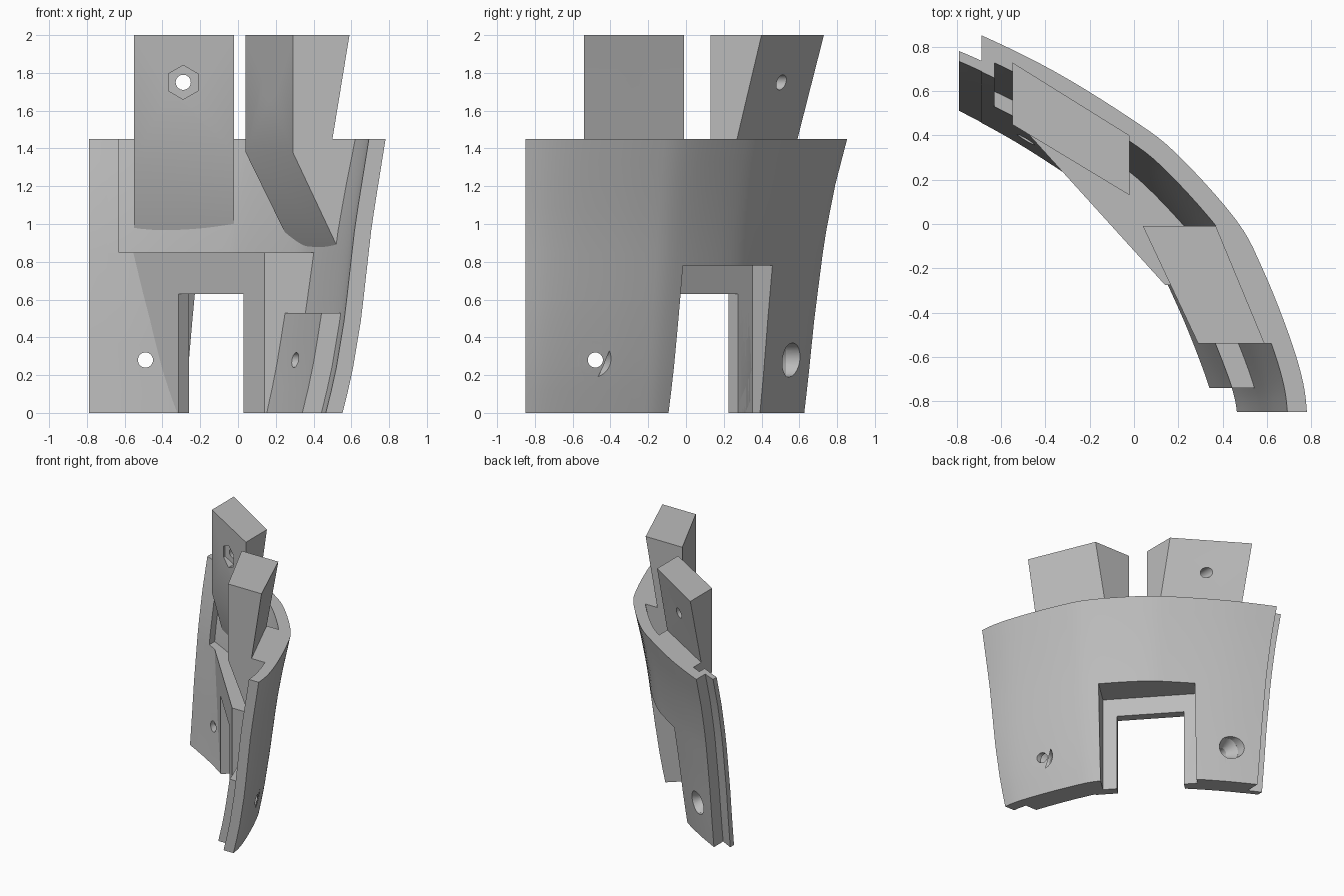
import bpy, bmesh, math
from mathutils import Vector, Matrix

if "Cube" in bpy.data.objects:
    bpy.data.objects.remove(bpy.data.objects["Cube"])

grey = bpy.data.materials.new("plain_grey")
grey.use_nodes = True
grey.diffuse_color = (0.5, 0.5, 0.5, 1)
grey.node_tree.nodes["Principled BSDF"].inputs["Base Color"].default_value = (0.5, 0.5, 0.5, 1)

TOP = 1.45
# Outer rim in plan, from left end to right end
RIM = [Vector(p) for p in ((-1.0, .97), (-.87, .92), (-.69, .853), (-.36, .69), (-.02, .48), (.19, .32),
                           (.46, .02), (.58, -.2), (.70, -.5), (.765, -.72), (.785, -.9), (.79, -1.0))]
# Inward lean of the wall by height, at each end
LEAN_A = ((0, .19), (.5, .155), (.91, .11), (1.2, .06), (TOP, 0))
LEAN_B = ((0, .225), (.2, .175), (.5, .125), (1.0, .07), (TOP, 0))


def lerp_table(table, z):
    for (z0, a), (z1, b) in zip(table, table[1:]):
        if z <= z1:
            return a + (b - a) * (z - z0) / (z1 - z0)
    return table[-1][1]


def smooth_path(pts, steps=5):
    out = []
    for a, b, c, d in zip(pts, pts[1:], pts[2:], pts[3:]):
        for i in range(steps):
            t = i / steps
            out.append(.5 * (2 * b + (c - a) * t + (2 * a - 5 * b + 4 * c - d) * t * t
                             + (3 * b - a - 3 * c + d) * t ** 3))
    return out + [pts[-2]]


PATH = smooth_path(RIM)


def wall_point(i, z, depth):
    a, b = PATH[max(i - 1, 0)], PATH[min(i + 1, len(PATH) - 1)]
    d = (b - a).normalized()
    u = i / (len(PATH) - 1)
    lean = lerp_table(LEAN_A, z) * (1 - u) + lerp_table(LEAN_B, z) * u
    lean += .025 * math.sin(math.pi * u) * (1 - z / TOP)
    p = PATH[i] + Vector((d.y, -d.x)) * (lean + depth)
    return (p.x, p.y, z)


def finish(bm, name):
    bmesh.ops.recalc_face_normals(bm, faces=bm.faces)
    me = bpy.data.meshes.new(name)
    bm.to_mesh(me)
    bm.free()
    ob = bpy.data.objects.new(name, me)
    bpy.context.collection.objects.link(ob)
    me.materials.append(grey)
    return ob


def wall(name, d0, d1, z0, z1, cuts):
    """Leaning curved slab between two depths, trimmed by planes (point, removed side)."""
    bm = bmesh.new()
    n = max(2, round((z1 - z0) * 8))
    levels = [z0 + (z1 - z0) * k / n for k in range(n + 1)]
    rings = []
    for i in range(len(PATH)):
        loop = [wall_point(i, z, d0) for z in levels] + [wall_point(i, z, d1) for z in reversed(levels)]
        rings.append([bm.verts.new(p) for p in loop])
    m = len(rings[0])
    for r, s in zip(rings, rings[1:]):
        for k in range(m):
            bm.faces.new((r[k], r[(k + 1) % m], s[(k + 1) % m], s[k]))
    bm.faces.new(rings[0])
    bm.faces.new(rings[-1])
    for co, no in cuts:
        bmesh.ops.bisect_plane(bm, geom=bm.verts[:] + bm.edges[:] + bm.faces[:],
                               plane_co=co, plane_no=no, clear_outer=True)
        bmesh.ops.holes_fill(bm, edges=[e for e in bm.edges if e.is_boundary], sides=0)
    return finish(bm, name)


def loft(name, side_a, side_b):
    bm = bmesh.new()
    a, b = [[bm.verts.new(p) for p in s] for s in (side_a, side_b)]
    n = len(a)
    for k in range(n):
        bm.faces.new((a[k], a[(k + 1) % n], b[(k + 1) % n], b[k]))
    bm.faces.new(a)
    bm.faces.new(b)
    return finish(bm, name)


def drill(name, axis, centre, start, end, r0, r1, sides=32):
    """Round or hexagonal cutter along x or y; centre is (other axis, z)."""
    bm = bmesh.new()
    bmesh.ops.create_cone(bm, cap_ends=True, segments=sides, radius1=r1, radius2=r0, depth=end - start)
    rot, mid = Matrix.Rotation(math.pi / 2, 4, 'X'), (start + end) / 2
    pos = (centre[0], mid, centre[1])
    if axis == 'x':
        rot = Matrix.Rotation(-math.pi / 2, 4, 'Z') @ rot
        pos = (mid, centre[0], centre[1])
    bm.transform(Matrix.Translation(pos) @ rot)
    return finish(bm, name)


AXIS = Vector((.74, .67, 0)).normalized()
ALONG = Vector((-AXIS.y, AXIS.x, 0))


def doorway(name, half, height, near, far):
    c = Vector((-.15, .03, 0))
    sides = [[c + ALONG * half * s + AXIS * d + Vector((0, 0, z))
              for d, z in ((near, -.1), (far, -.1), (far, height), (near, height))] for s in (-1, 1)]
    return loft(name, *sides)


def carve(ob, cutters):
    bpy.context.view_layer.objects.active = ob
    for c in cutters:
        mod = ob.modifiers.new("cut", 'BOOLEAN')
        mod.operation, mod.solver, mod.object = 'DIFFERENCE', 'EXACT', c
        bpy.ops.object.modifier_apply(modifier=mod.name)


def min_x(v): return ((v, 0, 0), (-1, 0, 0))
def max_x(v): return ((v, 0, 0), (1, 0, 0))
def min_y(v): return ((0, v, 0), (0, -1, 0))


# Curved wall, half-lap lip and inner reinforcements
walls = [
    wall("outer_wall", 0, .088, 0, TOP, [min_x(-.69), min_y(-.85)]),
    wall("end_lip", .105, .148, 0, TOP, [min_x(-.79), max_x(-.66)]),
    wall("end_upright", .07, .15, .8, TOP, [min_x(-.69), max_x(-.63)]),
    wall("left_pad", .07, .15, 0, .85, [min_x(-.69), min_y(.05)]),
    wall("right_pad", .07, .185, 0, .53, [min_x(.0), min_y(-.74)]),
    wall("door_frame", .05, .5, 0, .85, [((-.15, .045, 0), -AXIS), min_x(-.69), min_y(-.275)]),
]

# Upright mounting blocks: underside, wall joint, ledge, leaning back, top
left_sides, right_sides = [], []
for x, inner, foot, low, joint, back, top in ((-.55, .45, 1.33, .61, .72, .59, .73),
                                              (-.02, .13, 1.37, .30, .40, .27, .40)):
    left_sides.append([(x, y, z) for y, z in ((inner, foot), (low, .9), (joint, TOP), (back, TOP),
                                              (top, 2), (inner, 2))])
for y, inner, low, joint, back, top in ((-.01, .04, .29, .41, .265, .37),
                                        (-.54, .29, .53, .64, .50, .59)):
    right_sides.append([(x, y, z) for x, z in ((inner, 1.38), (low, .87), (joint, TOP), (back, TOP),
                                               (top, 2), (inner, 2))])
left_block = loft("left_block", *left_sides)
right_block = loft("right_block", *right_sides)

# Stepped doorway and countersunk screw holes
cutters = [doorway("door_inner", .255, .63, -.3, .7), doorway("door_outer", .36, .78, .082, .7)]
for axis, centre, face in (('y', (-.49, .28), .53), ('x', (-.48, .28), .48)):
    cutters += [drill("screw_bore", axis, centre, face - .4, face + .3, .04, .04),
                drill("screw_sink", axis, centre, face - .08, face, .04, .09),
                drill("screw_mouth", axis, centre, face - .001, face + .3, .09, .09)]
for ob in walls:
    carve(ob, cutters)

# Bolt holes with hexagonal nut pockets
for ob, axis, centre, floor in ((left_block, 'y', (-.29, 1.75), .36), (right_block, 'x', (-.28, 1.75), .24)):
    tools = [drill("bolt_bore", axis, centre, -.4, 1, .04, .04),
             drill("nut_pocket", axis, centre, -.4, floor, .09, .09, 6)]
    carve(ob, tools)
    cutters += tools

for c in cutters:
    bpy.data.objects.remove(c)

for ob in walls + [left_block, right_block]:
    bpy.ops.object.select_all(action='DESELECT')
    ob.select_set(True)
    bpy.context.view_layer.objects.active = ob
    bpy.ops.object.shade_smooth_by_angle(angle=math.radians(30))
